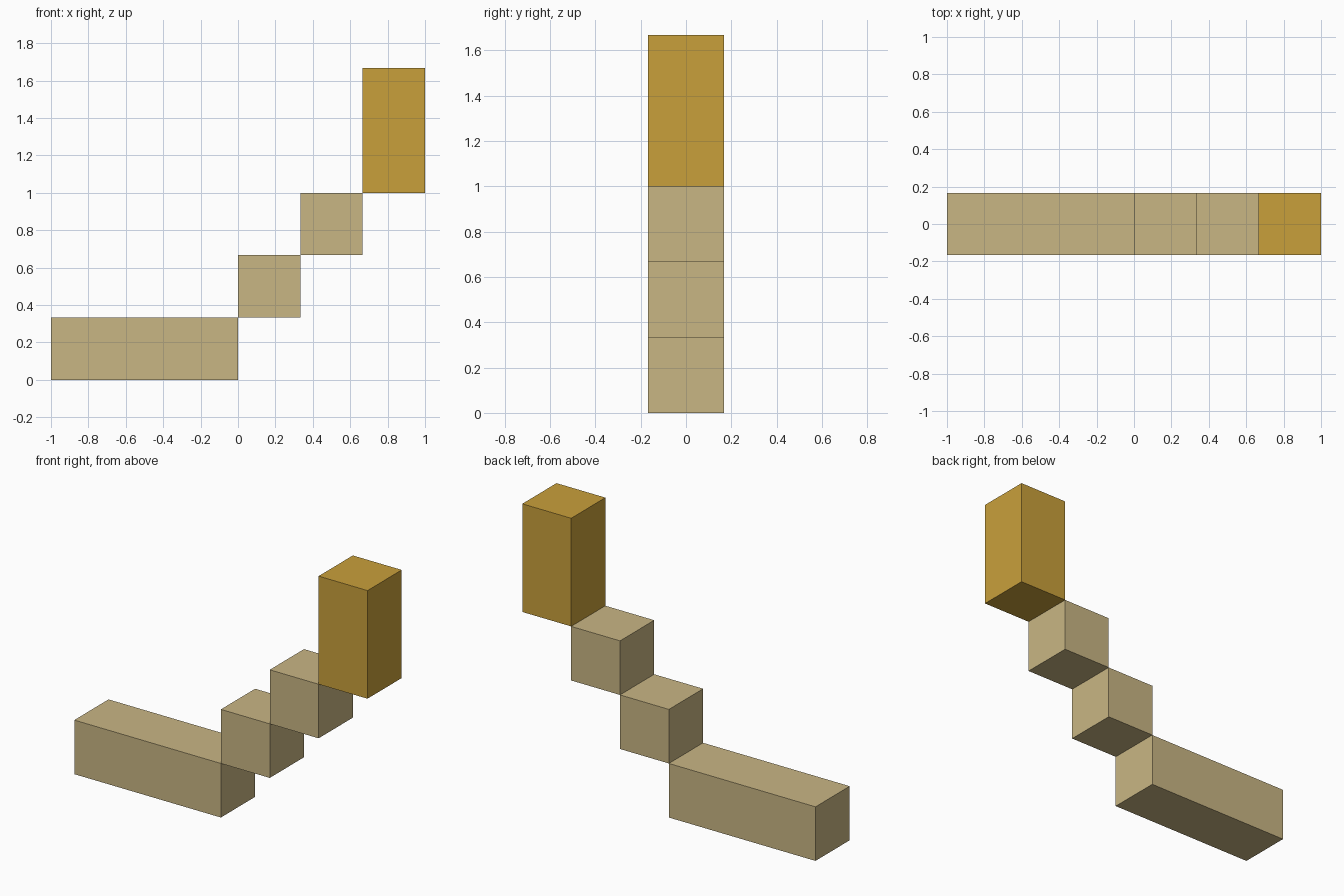
import bpy

if "Cube" in bpy.data.objects:
    bpy.data.objects.remove(bpy.data.objects["Cube"])

U = 1 / 3  # grid unit: the model is six units long


def make_material(name, rgb):
    mat = bpy.data.materials.new(name)
    mat.diffuse_color = (*rgb, 1)
    mat.use_nodes = True
    mat.node_tree.nodes["Principled BSDF"].inputs["Base Color"].default_value = mat.diffuse_color
    return mat


tan = make_material("tan", (0.584, 0.468, 0.231))
gold = make_material("gold", (0.584, 0.352, 0.044))


def block(name, x, z, width, height, mat):
    """Box one unit deep; x and z give its lower left corner, in units."""
    bpy.ops.mesh.primitive_cube_add(
        size=1, location=((x + width / 2) * U, 0, (z + height / 2) * U))
    obj = bpy.context.object
    obj.name = name
    obj.scale = (width * U, U, height * U)
    bpy.ops.object.transform_apply(location=False, rotation=False, scale=True)
    obj.data.materials.append(mat)


# Long base bar
block("base_bar", -3, 0, 3, 1, tan)

# Cubes climbing edge to edge
for i in range(2):
    block(f"step_cube_{i + 1}", i, i + 1, 1, 1, tan)

# Tall block at the top
block("top_block", 2, 3, 1, 2, gold)
